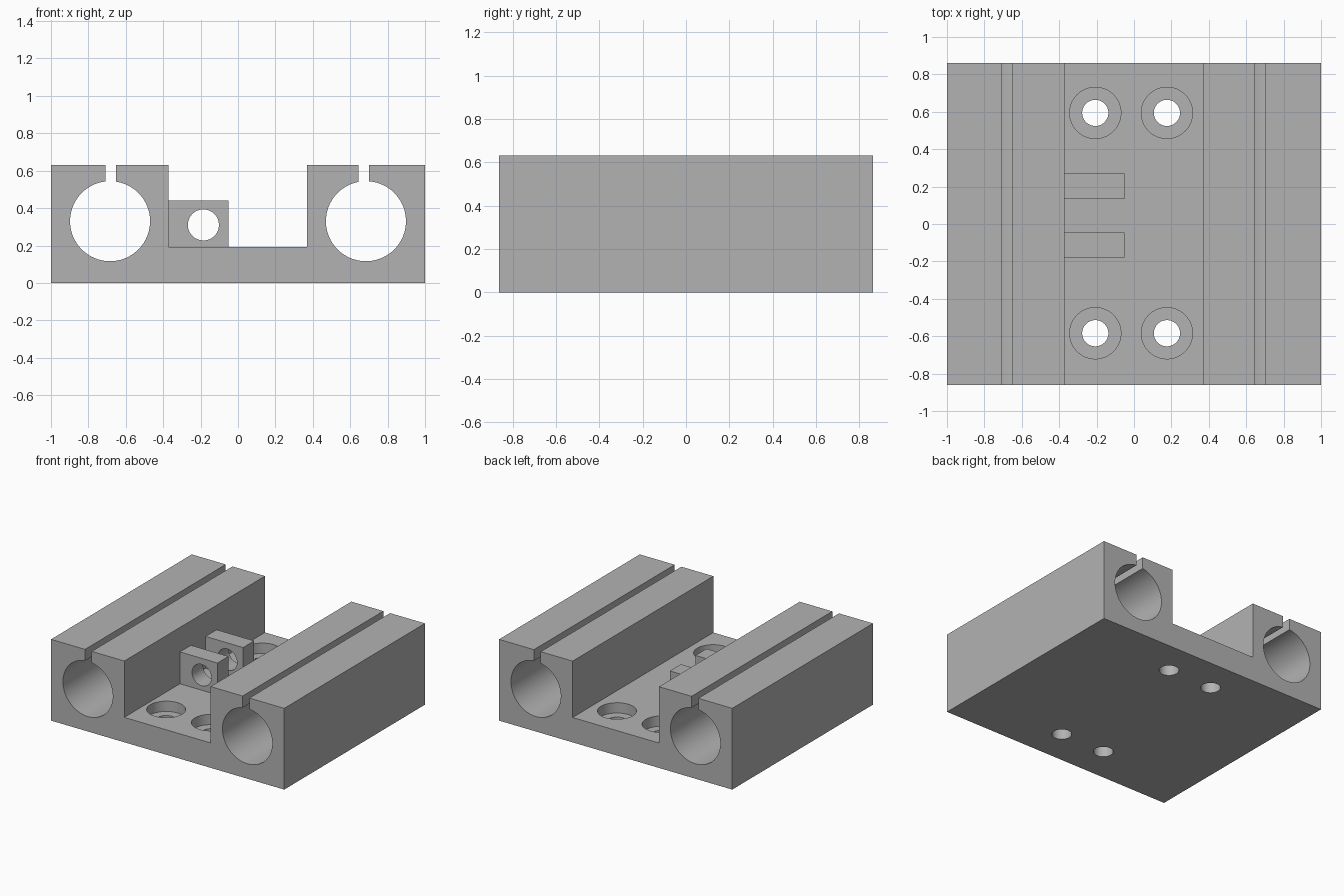
import bpy, bmesh, math

if "Cube" in bpy.data.objects:
    bpy.data.objects.remove(bpy.data.objects["Cube"])

grey = bpy.data.materials.new("plain_grey")
grey.use_nodes = True
COLOUR = (0.45, 0.45, 0.45, 1)
grey.diffuse_color = COLOUR
grey.node_tree.nodes["Principled BSDF"].inputs["Base Color"].default_value = COLOUR

DEPTH = 0.862            # half length along y
TOP, FLOOR = 0.63, 0.193
WALL_L, WALL_R = -0.372, 0.369
BORE_X, BORE_Z, BORE_R = 0.684, 0.33, 0.214
SLOT = 0.029             # half width of the clamp slot


def extrude_profile(name, points, y0, y1):
    """Extrude an (x, z) outline along y."""
    bm = bmesh.new()
    face = bm.faces.new([bm.verts.new((x, y0, z)) for x, z in points])
    ext = bmesh.ops.extrude_face_region(bm, geom=[face])
    verts = [v for v in ext["geom"] if isinstance(v, bmesh.types.BMVert)]
    bmesh.ops.translate(bm, verts=verts, vec=(0, y1 - y0, 0))
    bmesh.ops.recalc_face_normals(bm, faces=bm.faces)
    mesh = bpy.data.meshes.new(name)
    bm.to_mesh(mesh)
    bm.free()
    mesh.materials.append(grey)
    obj = bpy.data.objects.new(name, mesh)
    bpy.context.collection.objects.link(obj)
    return obj


def cylinder(name, radius, length, location, rotation=(0, 0, 0)):
    bpy.ops.mesh.primitive_cylinder_add(vertices=64, radius=radius, depth=length,
                                        location=location, rotation=rotation)
    obj = bpy.context.object
    obj.name = name
    obj.hide_render = True
    obj.data.materials.append(grey)
    return obj


def cut(target, cutter):
    mod = target.modifiers.new("cut", "BOOLEAN")
    mod.operation, mod.solver, mod.object = "DIFFERENCE", "EXACT", cutter
    activate(target)
    bpy.ops.object.modifier_apply(modifier=mod.name)
    bpy.data.objects.remove(cutter)


def activate(obj):
    bpy.ops.object.select_all(action="DESELECT")
    obj.select_set(True)
    bpy.context.view_layer.objects.active = obj


def clamp_outline(bore_x, slot_x, steps=64):
    """Slot and rod bore, traced from the left lip round to the right lip."""
    left, right = slot_x - SLOT, slot_x + SLOT
    start = math.acos((left - bore_x) / BORE_R)
    end = math.acos((right - bore_x) / BORE_R) + 2 * math.pi
    arc = []
    for i in range(steps + 1):
        a = start + (end - start) * i / steps
        arc.append((bore_x + BORE_R * math.cos(a), BORE_Z + BORE_R * math.sin(a)))
    return [(left, TOP)] + arc + [(right, TOP)]


# Carriage body: base plate with two slotted rod clamps
outline = [(-1, 0), (-1, TOP)]
outline += clamp_outline(-BORE_X, -0.68)
outline += [(WALL_L, TOP), (WALL_L, FLOOR), (WALL_R, FLOOR), (WALL_R, TOP)]
outline += clamp_outline(BORE_X, 0.672)
outline += [(1, TOP), (1, 0)]
body = extrude_profile("carriage_body", outline, -DEPTH, DEPTH)

# Counterbored screw holes
for x in (-0.207, 0.176):
    for y in (-0.584, 0.594):
        cut(body, cylinder("screw_hole", 0.07, 0.8, (x, y, 0.1)))
        cut(body, cylinder("counterbore", 0.137, 0.16, (x, y, FLOOR)))

# Two drilled lugs beside the clamp wall
lugs = []
for name, y0, y1 in (("front_lug", -0.18, -0.045), ("back_lug", 0.134, 0.27)):
    lug = extrude_profile(name, [(WALL_L, FLOOR), (WALL_L, 0.44),
                                 (-0.05, 0.44), (-0.05, FLOOR)], y0, y1)
    cut(lug, cylinder("lug_hole", 0.083, 0.4, (-0.185, (y0 + y1) / 2, 0.31),
                      (math.pi / 2, 0, 0)))
    lugs.append(lug)

# Smooth bores, sharp edges
for obj in [body] + lugs:
    activate(obj)
    bpy.ops.object.shade_smooth_by_angle(angle=math.radians(30))
